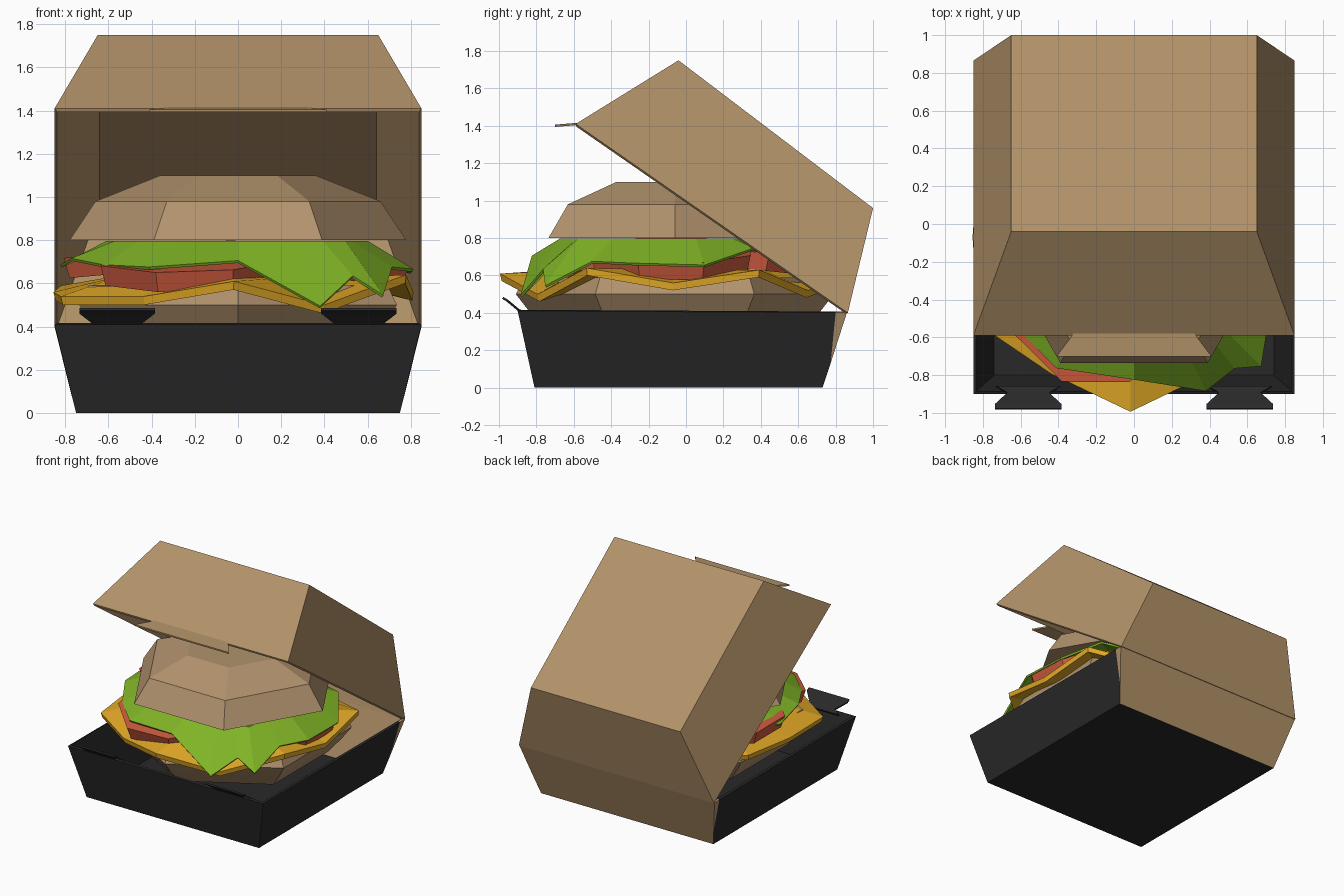
import bpy, bmesh, math
from mathutils import Matrix, Vector

if "Cube" in bpy.data.objects:
    bpy.data.objects.remove(bpy.data.objects["Cube"])


def material(name, rgb):
    m = bpy.data.materials.new(name)
    m.diffuse_color = (*rgb, 1)
    m.use_nodes = True
    m.node_tree.nodes["Principled BSDF"].inputs["Base Color"].default_value = m.diffuse_color
    return m


KRAFT = material("kraft_cardboard", (0.445, 0.288, 0.141))
BLACK = material("black_cardboard", (0.022, 0.022, 0.022))
BUN = material("bun_tan", (0.445, 0.290, 0.155))
GREEN = material("lettuce_green", (0.216, 0.456, 0.019))
GOLD = material("cheese_gold", (0.775, 0.402, 0.020))
RED = material("tomato_red", (0.63, 0.107, 0.051))


def make(name, verts, faces, mats, thickness=0, offset=-1, mat_rule=None):
    me = bpy.data.meshes.new(name)
    bm = bmesh.new()
    vs = [bm.verts.new(v) for v in verts]
    for f in faces:
        bm.faces.new([vs[i] for i in f])
    bmesh.ops.recalc_face_normals(bm, faces=bm.faces)
    bm.normal_update()
    for f in bm.faces:
        f.material_index = mat_rule(f) if mat_rule else 0
    bm.to_mesh(me)
    bm.free()
    for m in mats:
        me.materials.append(m)
    ob = bpy.data.objects.new(name, me)
    bpy.context.collection.objects.link(ob)
    if thickness:
        s = ob.modifiers.new("thickness", "SOLIDIFY")
        s.thickness = thickness
        s.offset = offset
    return ob


def stacked(name, rings, sides, turn, mat, matrix=Matrix()):
    """Closed solid from (radius, z) rings with few sides."""
    verts, faces = [], []
    for r, z in rings:
        for i in range(sides):
            a = turn + 2 * math.pi * i / sides
            verts.append(matrix @ Vector((r * math.cos(a), r * math.sin(a), z)))
    for k in range(len(rings) - 1):
        for i in range(sides):
            j = (i + 1) % sides
            faces.append((k * sides + i, k * sides + j,
                          (k + 1) * sides + j, (k + 1) * sides + i))
    faces.append(range(sides))
    faces.append(range((len(rings) - 1) * sides, len(rings) * sides))
    return make(name, verts, faces, [mat])


def sheet(name, rim, centre, scale, inner_z, mat, thickness):
    """Wavy slice: rim points, a flat inner ring and a middle polygon."""
    n = len(rim)
    c = Vector(centre)
    inner = [(c.x + (x - c.x) * scale, c.y + (y - c.y) * scale, inner_z) for x, y, z in rim]
    faces = [(i, (i + 1) % n, n + (i + 1) % n, n + i) for i in range(n)]
    faces.append(range(n, 2 * n))
    return make(name, list(rim) + inner, faces, [mat], thickness, 0)


# Tray: black carton with a kraft back panel and kraft rear side flaps
tray = []
for s in (-1, 1):
    tray += [(s * 0.75, -0.81, 0), (s * 0.75, 0.73, 0), (s * 0.783, 0.773, 0.13),
             (s * 0.85, 0.80, 0.402), (s * 0.85, 0.86, 0.40), (s * 0.85, -0.90, 0.41)]
make("tray", tray,
     [(0, 1, 7, 6), (0, 6, 11, 5), (0, 1, 2, 3, 5), (6, 7, 8, 9, 11),
      (2, 4, 3), (8, 10, 9), (1, 7, 8, 10, 4, 2)],
     [BLACK, KRAFT], 0.02,
     mat_rule=lambda f: 1 if f.calc_center_median().y > 0.6 else 0)

# Open lid, hinged at the rear rim
lid = []
for s in (-1, 1):
    lid += [(s * 0.85, -0.59, 1.41), (s * 0.65, -0.04, 1.75),
            (s * 0.65, 1.0, 0.96), (s * 0.85, 0.865, 0.40)]
make("lid", lid, [(0, 1, 2, 3), (4, 5, 6, 7), (0, 1, 5, 4), (1, 2, 6, 5), (2, 3, 7, 6)],
     [KRAFT], 0.02)

# Lid tongue
make("lid_tongue", [(-0.32, -0.58, 1.41), (0.32, -0.58, 1.41), (0.41, -0.70, 1.40),
                    (-0.41, -0.70, 1.40)], [(0, 1, 2, 3)], [KRAFT], 0.012, 0)

# Dovetail locking tabs on the tray front
for side, cx in (("left", -0.56), ("right", 0.56)):
    prof = [(0.17, -0.86, 0.40), (0.11, -0.895, 0.415), (0.175, -0.955, 0.465), (0.175, -0.98, 0.48)]
    pts = [(cx + s * w, y, z) for w, y, z in prof for s in (-1, 1)]
    make(side + "_tab", pts, [(2 * i, 2 * i + 1, 2 * i + 3, 2 * i + 2) for i in range(3)],
         [BLACK], 0.012, 0)

# Buns
at = Matrix.Translation((0, -0.06, 0))
stacked("bottom_bun", [(0.68, 0.30), (0.78, 0.41), (0.85, 0.50), (0.80, 0.59)],
        6, math.pi / 6, BUN, at)
stacked("top_bun", [(0.78, 0.80), (0.66, 0.98), (0.36, 1.10)], 6, 0, BUN, at)

# Cheese: wavy hexagon with drooping edge midpoints
cheese_z = [0.62, 0.54, 0.61, 0.50, 0.58, 0.53, 0.57, 0.54, 0.52, 0.52, 0.59, 0.48]
rim = []
for i, z in enumerate(cheese_z):
    a = math.radians(-30 + 30 * i)
    r = 0.92 if i % 2 == 0 else 0.83
    rim.append((-0.02 + r * math.cos(a), -0.07 + r * math.sin(a), z))
sheet("cheese", rim, (-0.02, -0.07, 0), 0.68, 0.61, GOLD, 0.04)

# Tomato slices, each tipped outwards
for i, (x, y, z, r, tx, ty) in enumerate([(0.36, -0.08, 0.69, 0.46, 0, 9),
                                          (-0.20, -0.40, 0.68, 0.47, 9, -2),
                                          (-0.38, 0.10, 0.71, 0.46, 0, -5),
                                          (0.02, 0.28, 0.69, 0.42, -6, 0)]):
    m = (Matrix.Translation((x, y, z)) @ Matrix.Rotation(math.radians(tx), 4, "X")
         @ Matrix.Rotation(math.radians(ty), 4, "Y"))
    stacked("tomato_slice_%d" % (i + 1), [(r - 0.02, -0.05), (r, 0.045)], 8, math.pi / 8, RED, m)

# Lettuce leaf with drooping tips
leaf = [(0.38, -0.88, 0.49), (0.53, -0.76, 0.63), (0.67, -0.75, 0.54), (0.71, -0.50, 0.67),
        (0.81, -0.28, 0.66), (0.80, 0.10, 0.65), (0.62, 0.36, 0.74), (0.32, 0.56, 0.66),
        (-0.10, 0.60, 0.72), (-0.50, 0.50, 0.65), (-0.70, 0.25, 0.73), (-0.82, 0.0, 0.68),
        (-0.77, -0.30, 0.71), (-0.62, -0.55, 0.68), (-0.41, -0.76, 0.67), (0.0, -0.82, 0.70)]
sheet("lettuce", leaf, (0, -0.08, 0), 0.74, 0.79, GREEN, 0.014)
